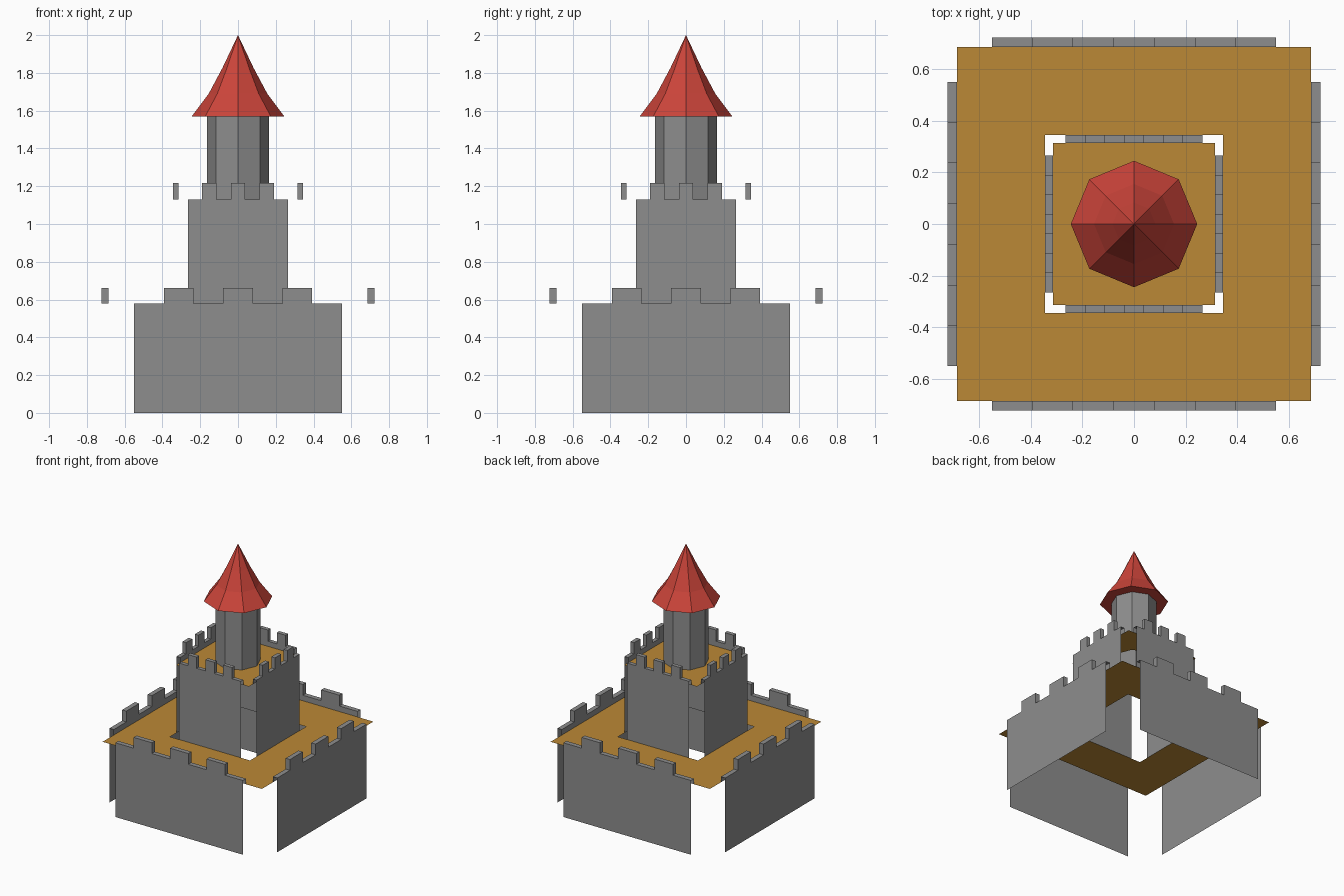
import bpy, bmesh, math
from mathutils import Matrix, Vector

if "Cube" in bpy.data.objects:
    bpy.data.objects.remove(bpy.data.objects["Cube"])


def material(name, rgb):
    m = bpy.data.materials.new(name)
    m.diffuse_color = (*rgb, 1)
    m.use_nodes = True
    m.node_tree.nodes["Principled BSDF"].inputs["Base Color"].default_value = m.diffuse_color
    return m


STONE = material("grey stone", (0.27, 0.27, 0.27))
WOOD = material("brown wood", (0.50, 0.25, 0.037))
RED = material("red roof", (0.60, 0.058, 0.042))


def finish(name, bm, mat):
    bmesh.ops.remove_doubles(bm, verts=bm.verts, dist=0.0005)
    me = bpy.data.meshes.new(name)
    bm.to_mesh(me)
    bm.free()
    me.materials.append(mat)
    ob = bpy.data.objects.new(name, me)
    bpy.context.collection.objects.link(ob)
    return ob


def face(bm, pts):
    bm.faces.new([bm.verts.new(p) for p in pts])


def octagon(r, z):
    return [Vector((r * math.cos(k * math.pi / 4), r * math.sin(k * math.pi / 4), z))
            for k in range(8)]


def square(r, z):
    # eight points: corners and edge midpoints
    return [Vector((r * round(math.cos(k * math.pi / 4)),
                    r * round(math.sin(k * math.pi / 4)), z)) for k in range(8)]


def bridge(bm, a, b):
    for k in range(8):
        j = (k + 1) % 8
        face(bm, [a[k], a[j], b[j], b[k]])


def battlement_walls(name, half, outer, inner, base, floor, low, high):
    # four separate wall sheets with a thick crenellated parapet, open at the corners
    bm = bmesh.new()
    step = 2 * half / 7
    for side in range(4):
        rot = Matrix.Rotation(side * math.pi / 2, 3, 'Z')

        def add(pts):
            face(bm, [rot @ Vector(p) for p in pts])

        for i in range(7):
            x0 = -half + i * step
            x1 = x0 + step
            top = high if i % 2 else low
            prof = [(-outer, base), (-outer, low), (-outer, top),
                    (-inner, top), (-inner, low), (-inner, floor)]
            for p, q in zip(prof, prof[1:]):
                if p != q:
                    add([(x0, *p), (x1, *p), (x1, *q), (x0, *q)])
            if i % 2:  # merlon cheeks
                cheek = [(-outer, low), (-outer, high), (-inner, high), (-inner, low)]
                add([(x0, *p) for p in cheek])
                add([(x1, *p) for p in reversed(cheek)])
    # merge the wall strips into single flat panels
    bmesh.ops.remove_doubles(bm, verts=bm.verts, dist=0.0005)
    bmesh.ops.dissolve_limit(bm, angle_limit=0.01, verts=bm.verts, edges=bm.edges)
    finish(name, bm, STONE)


def floor_plate(name, outline, hole):
    bm = bmesh.new()
    bridge(bm, outline, hole)
    finish(name, bm, WOOD)


# Lower castle and keep walls
battlement_walls("castle_walls", 0.55, 0.723, 0.686, 0.0, 0.535, 0.578, 0.662)
battlement_walls("keep_walls", 0.266, 0.345, 0.314, 0.535, 1.09, 1.13, 1.217)

# Wooden floors, open where the next storey stands
floor_plate("castle_floor", square(0.686, 0.535), square(0.345, 0.535))
floor_plate("keep_floor", square(0.314, 1.09), octagon(0.163, 1.09))

# Eight-sided tower
bm = bmesh.new()
bridge(bm, octagon(0.163, 1.09), octagon(0.163, 1.57))
finish("tower", bm, STONE)

# Flared roof with a flat eave underside
bm = bmesh.new()
profile = [(0.163, 1.57), (0.245, 1.57), (0.155, 1.69), (0.083, 1.825)]
for (r0, z0), (r1, z1) in zip(profile, profile[1:]):
    bridge(bm, octagon(r0, z0), octagon(r1, z1))
last = octagon(*profile[-1])
for k in range(8):
    face(bm, [last[k], last[(k + 1) % 8], (0, 0, 2.0)])
finish("roof", bm, RED)
